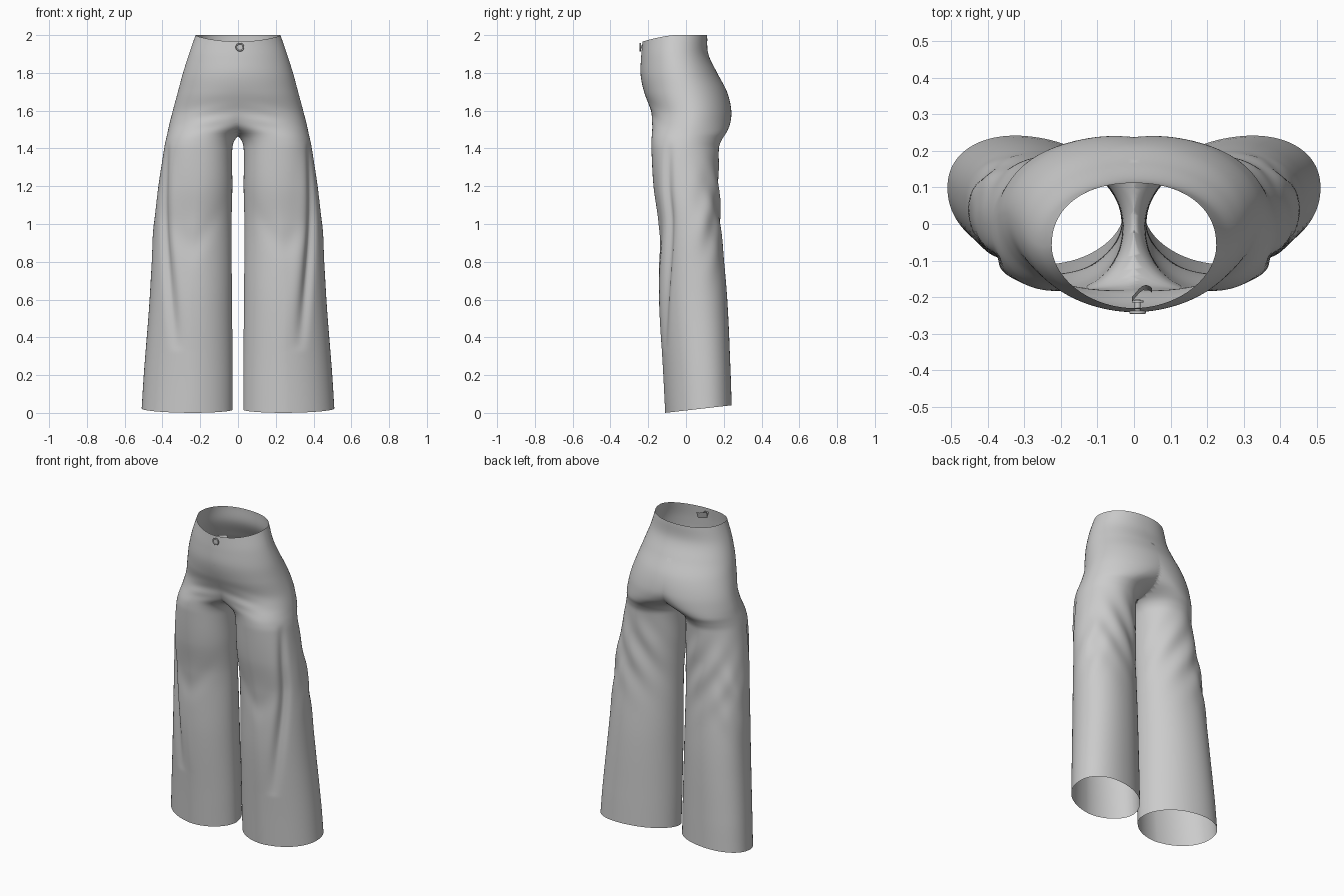
import bpy, bmesh, math
from math import sin, cos, pi, radians, exp

if "Cube" in bpy.data.objects:
    bpy.data.objects.remove(bpy.data.objects["Cube"])

# Right-half cross-sections: z, inner x, outer x, front y, back y, shear
SECTIONS = [
    (2.00, -.225, .225, -.230, .112, 0),
    (1.90, -.259, .259, -.238, .118, 0),
    (1.80, -.291, .291, -.240, .165, 0),
    (1.70, -.310, .318, -.222, .217, 0),
    (1.60, -.260, .345, -.186, .240, 0),
    (1.53, -.145, .363, -.179, .233, 0),
    (1.48, -.022, .374, -.180, .212, 0),
    (1.45, .014, .381, -.182, .192, 0),
    (1.40, .030, .391, -.183, .174, 0),
    (1.20, .030, .421, -.172, .174, .01),
    (1.00, .034, .445, -.147, .184, .02),
    (0.60, .032, .468, -.143, .218, .03),
    (0.20, .028, .498, -.122, .235, .035),
    (0.00, .028, .510, -.112, .241, .035),
]
RINGS, SIDES = 150, 120


def section_at(z):
    """Smooth (Hermite) interpolation of the section table."""
    S = SECTIONS
    i = 0
    while i < len(S) - 2 and z < S[i + 1][0]:
        i += 1
    a, b = S[i], S[i + 1]
    p, n = S[max(i - 1, 0)], S[min(i + 2, len(S) - 1)]
    h = b[0] - a[0]
    u = (z - a[0]) / h
    out = []
    for k in range(1, 6):
        m0 = (b[k] - p[k]) / (b[0] - p[0]) * h
        m1 = (n[k] - a[k]) / (n[0] - a[0]) * h
        out.append((2*u**3 - 3*u**2 + 1) * a[k] + (u**3 - 2*u**2 + u) * m0
                   + (3*u**2 - 2*u**3) * b[k] + (u**3 - u**2) * m1)
    return out


def bump(v, centre, width):
    return exp(-((v - centre) / width) ** 2)


def ramp(v, lo, hi):
    u = min(1, max(0, (v - lo) / (hi - lo)))
    return u * u * (3 - 2 * u)


def folds(t, z):
    """Outward cloth displacement; t = 0 outside, -pi/2 front, pi/2 back."""
    d = 0
    # long crease from the hip down to the front of the leg
    u = (1.43 - z) / 1.1
    if 0 < u < 1:
        t0 = radians(-25 - 50 * u)
        d -= .022 * sin(pi * u) ** .7 * bump(t, t0, .14)
        d += .007 * sin(pi * u) * bump(t, t0 - .3, .2)
    # diagonal drag folds behind the thigh and knee
    d += .006 * sin(26 * z + 7 * t) * bump(z, 1.13, .2) * bump(t, 1.6, .9)
    d += .005 * sin(22 * z - 6 * t) * bump(z, 1.0, .2) * bump(t, .5, .5)
    # soft hollow above the front knee
    knee = .84 + .25 * math.sqrt((t + 1.6) ** 2 + .05)
    d -= .007 * bump(z, knee, .08) * bump(t, -1.6, .6)
    # small pull wrinkles beside the crotch
    d += .0015 * sin(75 * z + 5 * t) * bump(z, 1.56, .07) * bump(t, -1.3, .4)
    return d


def sgn_pow(v, p):
    return math.copysign(abs(v) ** p, v)


# Trousers: loft one side, trim at the centre line, mirror
bm = bmesh.new()
rings = []
for r in range(RINGS + 1):
    z = 2 * (1 - r / RINGS)
    xi, xo, yf, yb, k = section_at(z)
    cx, a = (xi + xo) / 2, (xo - xi) / 2
    cy, b = (yf + yb) / 2, (yb - yf) / 2
    b = math.sqrt(b * b - k * k)
    front_p = .92 + .12 * ramp(z, 1.62, 1.88)   # belly is more pointed
    inner_p = front_p + .24 * (1 - ramp(z, .9, 1.4))  # flatter inner front leg
    back_p = .95 + .03 * ramp(z, 1.1, 1.4) - .07 * ramp(z, 1.75, 1.95) + .1 * bump(z, 1.5, .12)
    ring = []
    for j in range(SIDES):
        t = -pi + 2 * pi * j / SIDES
        p = back_p if t >= 0 else front_p if t > -pi / 2 else inner_p
        c, s = sgn_pow(cos(t), p), sgn_pow(sin(t), p)
        d = folds(t, z)
        x = cx + a * c + d * cos(t)
        y = cy + b * s + k * c + d * sin(t)
        hem = max(0, 1 - z / .5) * .04 * (y + .112) / .35
        dip = max(0, (z - 1.7) / .3) * .034 * max(0, -sin(t)) ** 1.5
        ring.append(bm.verts.new((x, y, z + hem - dip)))
    rings.append(ring)
for up, low in zip(rings, rings[1:]):
    for j in range(SIDES):
        n = (j + 1) % SIDES
        bm.faces.new((up[j], low[j], low[n], up[n]))
bmesh.ops.bisect_plane(bm, geom=bm.verts[:] + bm.edges[:] + bm.faces[:], dist=1e-5,
                       plane_co=(0, 0, 0), plane_no=(1, 0, 0), clear_inner=True)
mesh = bpy.data.meshes.new("trousers")
bm.to_mesh(mesh)
bm.free()
trousers = bpy.data.objects.new("trousers", mesh)
bpy.context.collection.objects.link(trousers)
mir = trousers.modifiers.new("mirror", 'MIRROR')
mir.use_clip = True
mir.merge_threshold = .0005


def finish(ob, name, angle=40):
    ob.name = name
    bpy.ops.object.select_all(action='DESELECT')
    ob.select_set(True)
    bpy.context.view_layer.objects.active = ob
    bpy.ops.object.shade_smooth_by_angle(angle=radians(angle))


finish(trousers, "trousers", 80)


# Waist button: disc, raised rim, shank, backing
def disc(name, radius, depth, y):
    bpy.ops.mesh.primitive_cylinder_add(vertices=32, radius=radius, depth=depth,
                                        location=(.01, y, 1.936), rotation=(pi / 2, 0, 0))
    finish(bpy.context.object, name)


disc("button_face", .019, .006, -.240)
disc("button_shank", .008, .036, -.225)
disc("button_backing", .016, .005, -.212)
bpy.ops.mesh.primitive_torus_add(major_radius=.019, minor_radius=.004, major_segments=32,
                                 minor_segments=10, location=(.01, -.242, 1.936),
                                 rotation=(pi / 2, 0, 0))
finish(bpy.context.object, "button_rim")

# Small cloth tab behind the button
bpy.ops.mesh.primitive_grid_add(x_subdivisions=10, y_subdivisions=6, size=1)
tab = bpy.context.object
for v in tab.data.vertices:
    u, w = v.co.x, v.co.y
    v.co = (.022 + .055 * u, -.195 + .022 * sin(3 * u + 1) + .012 * w, 1.935 + .04 * w)
finish(tab, "button_tab")
